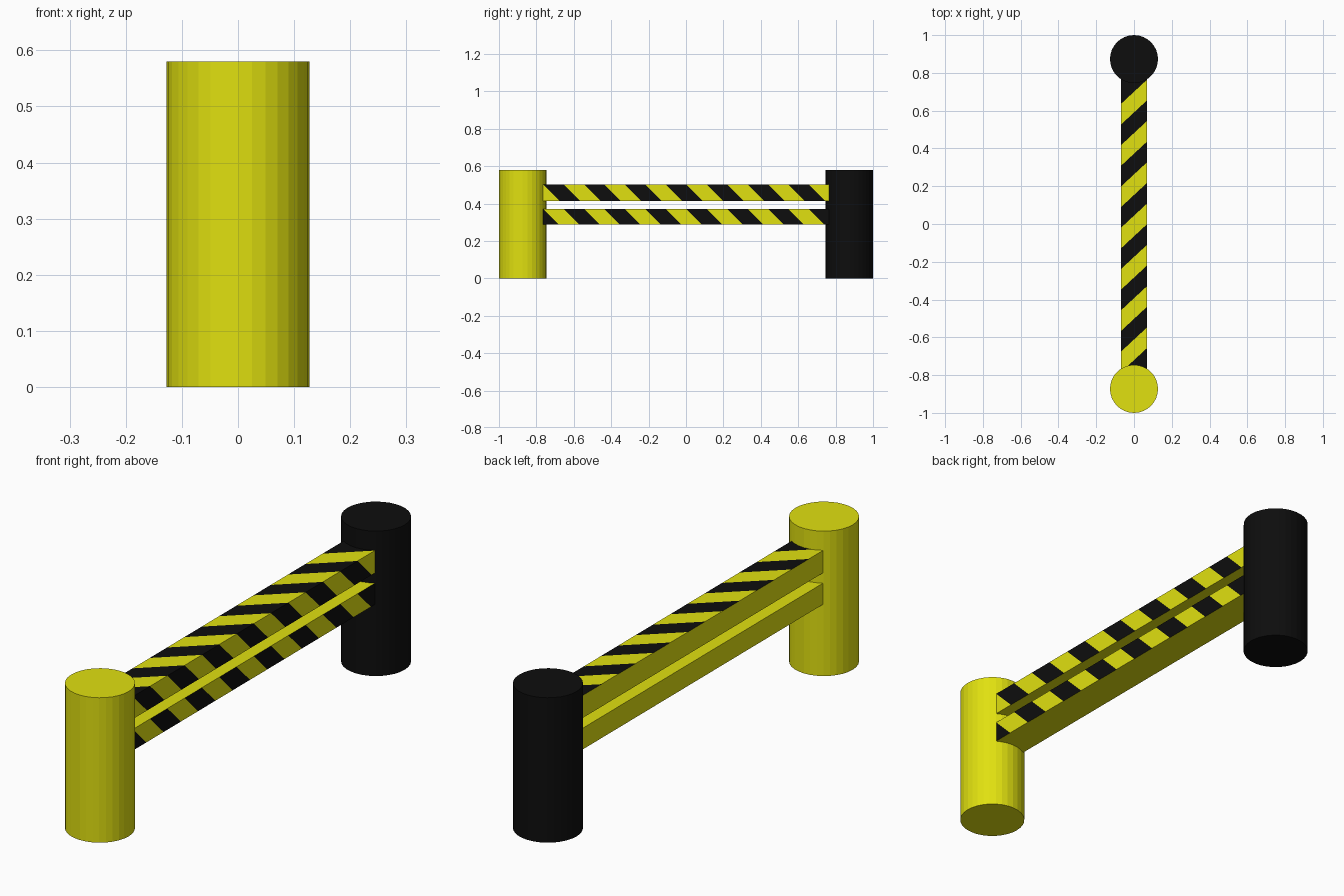
import bpy, bmesh, math
from mathutils import Vector

if "Cube" in bpy.data.objects:
    bpy.data.objects.remove(bpy.data.objects["Cube"])

RAIL_Y, RAIL_X = 0.765, 0.07        # rail half length and half depth
STRIPES = 14                        # stripe bands along a rail
BAND = 2 * RAIL_Y / STRIPES
SIDE_SLANT, TOP_SLANT = 1.0, 0.93


def material(name, color):
    m = bpy.data.materials.new(name)
    m.diffuse_color = color
    m.use_nodes = True
    m.node_tree.nodes["Principled BSDF"].inputs["Base Color"].default_value = m.diffuse_color
    return m


YELLOW = material("yellow", (0.75, 0.75, 0.005, 1))
BLACK = material("black", (0.004, 0.004, 0.004, 1))


def finish(bm, name, mats):
    bmesh.ops.recalc_face_normals(bm, faces=bm.faces[:])
    me = bpy.data.meshes.new(name)
    bm.to_mesh(me)
    bm.free()
    for m in mats:
        me.materials.append(m)
    ob = bpy.data.objects.new(name, me)
    bpy.context.collection.objects.link(ob)
    return ob


def post(name, y, mat, radius=0.127, height=0.58):
    bm = bmesh.new()
    bmesh.ops.create_cone(bm, cap_ends=True, segments=32, radius1=radius,
                          radius2=radius, depth=height)
    bmesh.ops.translate(bm, verts=bm.verts[:], vec=(0, y, height / 2))
    finish(bm, name, [mat])


def stripe_face(bm, axis, origin, slant_dir, first_black):
    """Cut the faces pointing along axis into slanted bands and colour them."""
    def picked():
        return [f for f in bm.faces if f.normal.dot(axis) > 0.9]
    # band position grows along this plane normal
    n = Vector((0, 1, 0)) + slant_dir
    for i in range(-2, STRIPES + 3):
        p = origin + Vector((0, i * BAND, 0))
        faces = picked()
        geom = faces + list({e for f in faces for e in f.edges}) \
            + list({v for f in faces for v in f.verts})
        bmesh.ops.bisect_plane(bm, geom=geom, dist=1e-6, plane_co=p, plane_no=n)
        bm.normal_update()
    for f in picked():
        band = math.floor((f.calc_center_median() - origin).dot(n) / BAND)
        band = min(band, STRIPES)
        f.material_index = int((band % 2 == 0) == first_black)


def rail(name, z0, z1, first_black, striped_top):
    bm = bmesh.new()
    bmesh.ops.create_cube(bm, size=1)
    for v in bm.verts:
        v.co = (v.co.x * 2 * RAIL_X, v.co.y * 2 * RAIL_Y,
                z1 if v.co.z > 0 else z0)
    bm.normal_update()
    corner = Vector((RAIL_X, -RAIL_Y, z1))
    stripe_face(bm, Vector((1, 0, 0)), corner, Vector((0, 0, SIDE_SLANT)), first_black)
    if striped_top:
        stripe_face(bm, Vector((0, 0, 1)), corner, Vector((-TOP_SLANT, 0, 0)), first_black)
    finish(bm, name, [YELLOW, BLACK])


# end posts
post("front_post", -0.873, YELLOW)
post("back_post", 0.873, BLACK)

# striped rails
rail("upper_rail", 0.413, 0.503, True, True)
rail("lower_rail", 0.287, 0.372, False, False)
